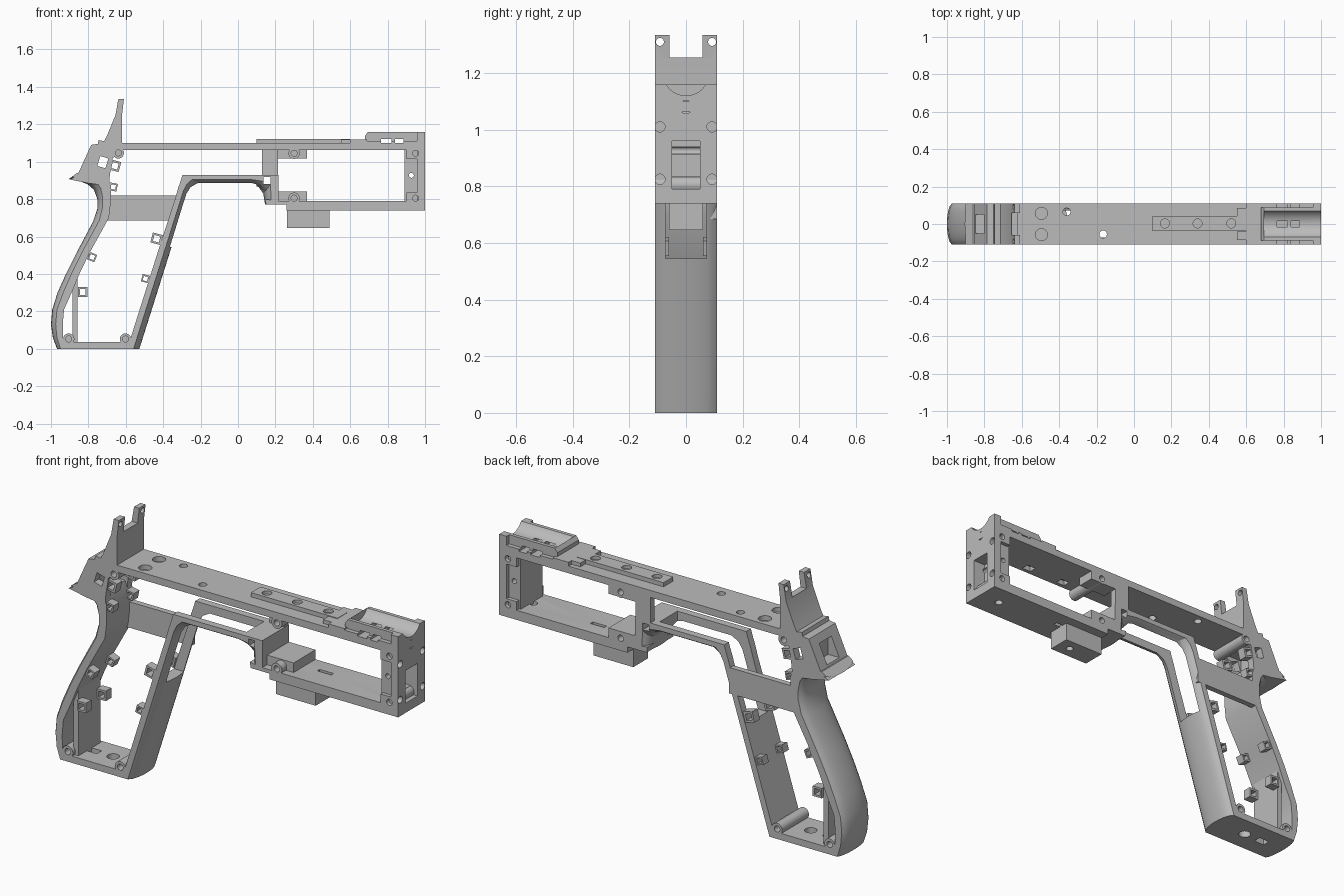
import bpy, bmesh, math
from mathutils import Matrix, Vector

if "Cube" in bpy.data.objects:
    bpy.data.objects.remove(bpy.data.objects["Cube"])

W = 0.11  # half width of the frame
grey = bpy.data.materials.new("plain grey")
grey.use_nodes = True
grey.diffuse_color = (0.5, 0.5, 0.5, 1)
grey.node_tree.nodes["Principled BSDF"].inputs["Base Color"].default_value = (0.5, 0.5, 0.5, 1)
parts = []


def finish(name, bm, keep=True):
    bmesh.ops.recalc_face_normals(bm, faces=bm.faces)
    mesh = bpy.data.meshes.new(name)
    bm.to_mesh(mesh)
    bm.free()
    mesh.materials.append(grey)
    ob = bpy.data.objects.new(name, mesh)
    bpy.context.collection.objects.link(ob)
    if keep:
        parts.append(ob)
    return ob


def box(name, x, y, z, keep=True, turn=0):
    bm = bmesh.new()
    size = Vector((x[1] - x[0], y[1] - y[0], z[1] - z[0]))
    mid = Vector((x[0] + x[1], y[0] + y[1], z[0] + z[1])) / 2
    m = Matrix.Translation(mid) @ Matrix.Rotation(turn, 4, 'Y') @ Matrix.Diagonal(size).to_4x4()
    bmesh.ops.create_cube(bm, size=1, matrix=m)
    return finish(name, bm, keep)


def prism(name, outline, half=W, keep=True):
    bm = bmesh.new()
    face = bm.faces.new([bm.verts.new((x, -half, z)) for x, z in outline])
    ext = bmesh.ops.extrude_face_region(bm, geom=[face])
    bmesh.ops.translate(bm, vec=(0, 2 * half, 0),
                        verts=[v for v in ext["geom"] if isinstance(v, bmesh.types.BMVert)])
    return finish(name, bm, keep)


def cyl(name, at, r, length, axis='Y', keep=True):
    bm = bmesh.new()
    rot = {'X': Matrix.Rotation(math.pi / 2, 4, 'Y'),
           'Y': Matrix.Rotation(math.pi / 2, 4, 'X'), 'Z': Matrix()}[axis]
    bmesh.ops.create_cone(bm, cap_ends=True, segments=32, radius1=r, radius2=r,
                          depth=length, matrix=Matrix.Translation(at) @ rot)
    return finish(name, bm, keep)


def cut(target, *cutters):
    for c in cutters:
        mod = target.modifiers.new("cut", 'BOOLEAN')
        mod.operation, mod.solver, mod.object = 'DIFFERENCE', 'EXACT', c
        with bpy.context.temp_override(object=target, active_object=target):
            bpy.ops.object.modifier_apply(modifier=mod.name)
        bpy.data.objects.remove(c)


def hole(at, r, length, axis):
    return cyl("cutter", at, r, length, axis, False)


def slot(x, y, z):
    return box("cutter", x, y, z, False)


def strap(name, pairs, inset, steps=14):
    """Strip along (outer, inner) pairs, its outer side rounded across the width."""
    bm = bmesh.new()
    rows = []
    for i in range(steps + 1):
        t = 2 * i / steps - 1
        f = inset * (1 - math.sqrt(1 - 0.96 * t * t))
        outer = [Vector((o[0], t * W, o[1])).lerp(Vector((n[0], t * W, n[1])), f) for o, n in pairs]
        inner = [Vector((n[0], t * W, n[1])) for o, n in reversed(pairs)]
        rows.append([bm.verts.new(p) for p in outer + inner])
    n = len(rows[0])
    for a, b in zip(rows, rows[1:]):
        for j in range(n):
            bm.faces.new((a[j], a[(j + 1) % n], b[(j + 1) % n], b[j]))
    for row in (rows[0], rows[-1]):
        for j in range(len(pairs) - 1):
            bm.faces.new((row[j], row[j + 1], row[n - 2 - j], row[n - 1 - j]))
    return finish(name, bm)


# Grip: front strap running into the guard arch, with a long slot
front = strap("front_strap_and_arch", [
    ((-.527, 0), (-.592, 0)), ((-.355, .545), (-.42, .545)), ((-.28, .79), (-.34, .79)),
    ((-.268, .825), (-.32, .86)), ((-.245, .858), (-.306, .9)), ((-.2, .88), (-.297, .93)),
    ((.07, .88), (.08, .93)), ((.11, .865), (.15, .93)), ((.135, .83), (.215, .93)),
    ((.145, .77), (.215, .77))], .6)
slot_shape = [(-.5, .545), (-.2, .545), (.1, .8), (.1, .96), (-.4, .96)]
cut(front, prism("cutter", slot_shape, .072, False), slot((.137, .173), (-1, 1), (.882, .918)))

# Grip: back strap up to the tail
back = strap("back_strap", [
    ((-.968, 0), (-.92, 0)), ((-.99, .06), (-.935, .06)), ((-1, .13), (-.937, .13)),
    ((-.993, .21), (-.93, .21)), ((-.965, .3), (-.885, .31)), ((-.92, .4), (-.848, .4)),
    ((-.865, .51), (-.795, .51)), ((-.775, .68), (-.69, .7)), ((-.752, .75), (-.682, .77)),
    ((-.752, .8), (-.68, .82)), ((-.77, .85), (-.68, .87)), ((-.805, .88), (-.7, .93)),
    ((-.85, .897), (-.79, .94)), ((-.905, .907), (-.86, .94))], .5)
floor = box("grip_floor", (-.945, -.57), (-W, W), (0, .035))
cut(floor, hole((-.72, 0, 0), .03, .2, 'Z'), slot((-.86, -.8), (-.02, .02), (-.1, .1)))
box("grip_inner_wall", (-.885, -.857), (-.09, .09), (.03, .385))
box("grip_side_plate", (-.71, -.325), (.08, W), (.685, .82))

# Rear block with the forked tower
rear = prism("rear_block", [
    (-.9, .905), (-.86, .925), (-.785, 1.09), (-.75, 1.095), (-.745, 1.115), (-.715, 1.11),
    (-.7, 1.14), (-.655, 1.25), (-.64, 1.335), (-.61, 1.335), (-.62, 1.25), (-.62, 1.05),
    (-.67, 1.02), (-.685, .93), (-.69, .87), (-.8, .885)])
cut(rear, slot((-.8, -.5), (-.058, .058), (1.255, 1.5)),
    slot((-.9, -.785), (-.05, .05), (.95, 1.05)),
    slot((-.755, -.61), (-.07, .07), (.86, 1.04)),
    box("cutter", (-.745, -.7), (-1, 1), (.97, 1.025), False, .3),
    *[hole((-.63, s * .092, 1.31), .014, .2, 'X') for s in (-1, 1)])

# Top bar with its raised rail
top = box("top_bar", (-.64, 1), (-W, W), (1.063, 1.1))
cut(top, hole((-.36, .065, 1.08), .02, .2, 'Z'), hole((-.165, -.055, 1.08), .02, .2, 'Z'),
    *[hole((-.495, s * .057, 1.1), .032, .05, 'Z') for s in (-1, 1)],
    slot((.38, .43), (-.09, -.05), (1, 1.09)), slot((.6, .65), (-.09, -.05), (1, 1.09)))
rail = box("top_rail", (.1, .6), (-.037, .042), (1.1, 1.122))
cut(rail, *[hole((x, .003, 1.12), .024, .03, 'Z') for x in (.165, .34, .52)])
box("rail_cross_step", (.6, .69), (-W, W), (1.1, 1.12))
for s in (-1, 1):
    box("rail_arm", (.55, .6), sorted((s * .04, s * .085)), (1.1, 1.12))

# Barrel cradle and front lip
cradle = prism("barrel_cradle", [(.68, 1.1), (.68, 1.14), (.695, 1.16), (.975, 1.16), (.975, 1.1)], .088)
ledge = box("cradle_ledge", (.69, .98), (-W, W), (1.1, 1.112))
for part in (cradle, ledge):
    cut(part, slot((.765, .82), (-1, 1), (1.101, 1.122)), slot((.84, .885), (-1, 1), (1.101, 1.122)))
cut(cradle, hole((.85, 0, 1.201), .081, .31, 'X'))

# Front end plate and its inner column
end = box("end_plate", (.958, 1), (-W, W), (.74, 1.16))
cut(end, hole((.98, 0, 1.201), .081, .2, 'X'), slot((.9, 1.1), (-.05, .05), (.79, .96)),
    hole((1, 0, 1.08), .023, .05, 'X'),
    *[hole((1, s * .092, z), .018, .05, 'X') for s in (-1, 1) for z in (.825, 1.01)])
column = box("end_column", (.89, .96), (-.09, .09), (.78, 1.07))
cut(column, slot((.93, 1.1), (-.05, .05), (.79, .96)), hole((.927, 0, .927), .013, 1, 'Y'))
blocks = [box("end_corner_block", (.9, .96), (-W, W), z) for z in ((.78, .835), (1.015, 1.07))]

# Lower bar, joining block and hanging block
lower = prism("lower_bar", [(.15, .77), (.26, .77), (.26, .74), (1, .74), (1, .79), (.215, .79), (.145, .8)])
cut(lower, hole((.88, 0, .78), .02, .2, 'Z'), slot((.45, .53), (.01, .03), (.7, .85)))
hang = box("hanging_block", (.262, .49), (-.06, .06), (.645, .75))
cut(hang, hole((.42, 0, .645), .018, .05, 'Z'))
post = box("bar_post", (.128, .213), (.075, W), (.925, 1.07))
tabs = [box("boss_tab", (.21, .37), (.02, W), (1.018, 1.07)),
        box("boss_tab", (.21, .37), (-.07, W), (.785, .84))]
box("arch_end_block", (.2, .217), (-W, W), (.78, .93))

# Screw bosses with blind holes on both sides
spots = [(-.64, 1.047), (.3, 1.045), (.95, 1.045), (.95, .805), (.3, .805), (-.905, .052), (-.602, .052)]
bosses = [cyl("screw_boss", (x, 0, z), .03, 2 * W) for x, z in spots]
holed = bosses + blocks + tabs + [rear, back, front, floor, end, lower, top]
for part in holed:
    xs = [v.co.x for v in part.data.vertices]
    zs = [v.co.z for v in part.data.vertices]
    for x, z in spots:
        if min(xs) < x + .015 and max(xs) > x - .015 and min(zs) < z + .015 and max(zs) > z - .015:
            cut(part, *[hole((x, s * W, z), .016, .08, 'Y') for s in (-1, 1)])

# Small wire loops inside the grip, on both sides
loops = [(-.435, .588, .055, .25), (-.78, .49, .042, .4), (-.83, .303, .052, 0),
         (-.495, .375, .04, .25), (-.658, .978, .055, .25), (-.667, .865, .042, .2)]
for x, z, size, turn in loops:
    for s in (-1, 1):
        y = sorted((s * .06, s * .105))
        h, k = size / 2, size * .3
        loop = box("wire_loop", (x - h, x + h), y, (z - h, z + h), True, turn)
        cut(loop, box("cutter", (x - k, x + k), (-1, 1), (z - k, z + k), False, turn))

# Smooth the round surfaces, keeping hard edges
bpy.ops.object.select_all(action='DESELECT')
for ob in parts:
    ob.select_set(True)
bpy.context.view_layer.objects.active = parts[0]
bpy.ops.object.shade_smooth_by_angle(angle=math.radians(30))
